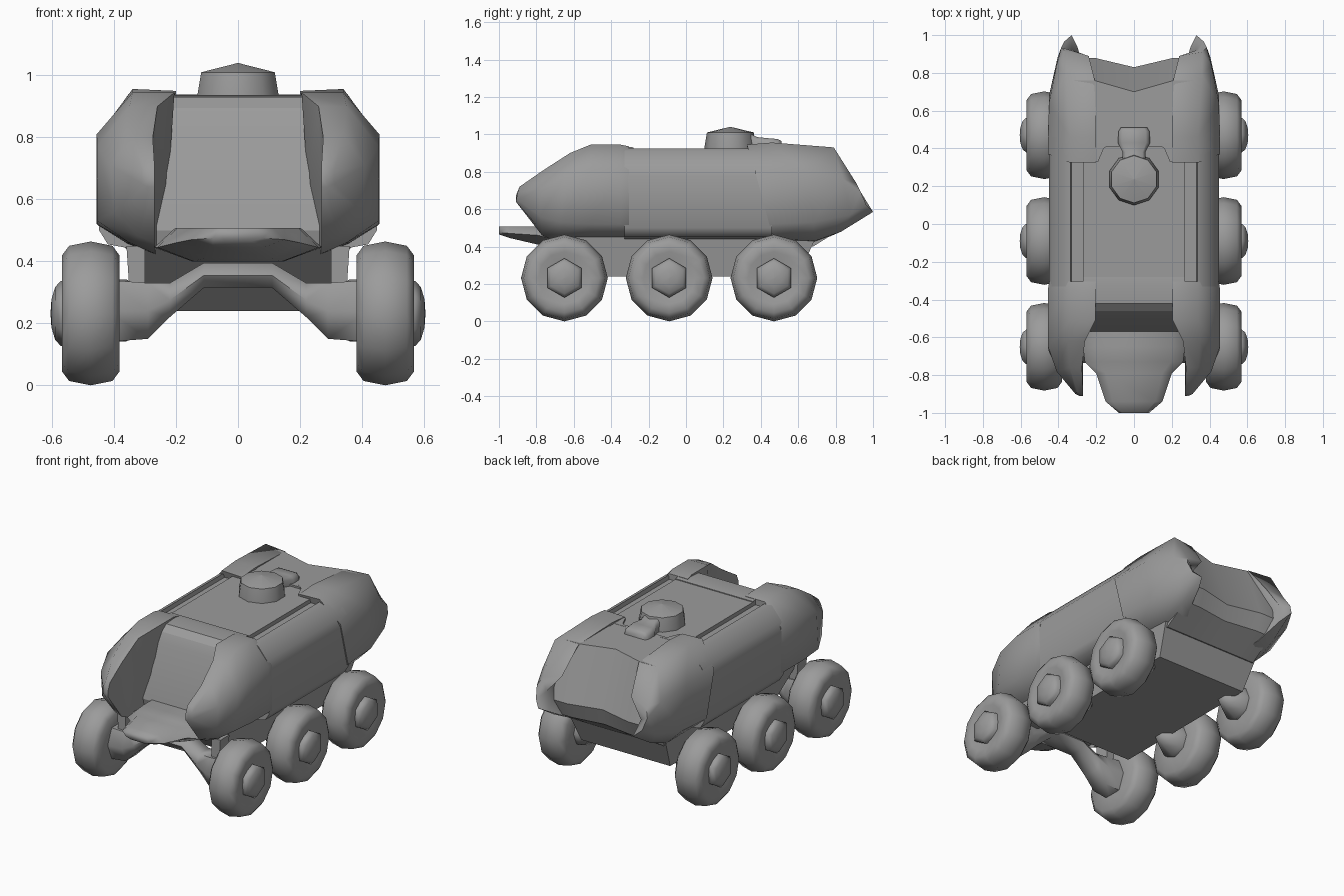
import bpy
import bmesh
from math import sin, cos, pi, radians

if "Cube" in bpy.data.objects:
    bpy.data.objects.remove(bpy.data.objects["Cube"], do_unlink=True)

GREY = (0.33, 0.33, 0.33, 1)
grey = bpy.data.materials.new("plain grey")
grey.use_nodes = True
grey.diffuse_color = GREY
grey.node_tree.nodes["Principled BSDF"].inputs["Base Color"].default_value = GREY


def loft(name, rings, mirrored=False, angle=60):
    """Skin a list of closed rings, cap both ends, optionally mirror across x."""
    bm = bmesh.new()
    loops = [[bm.verts.new(point) for point in ring] for ring in rings]
    count = len(rings[0])
    for first, second in zip(loops, loops[1:]):
        for i in range(count):
            j = (i + 1) % count
            bm.faces.new((first[i], first[j], second[j], second[i]))
    bm.faces.new(loops[0])
    bm.faces.new(loops[-1])
    bmesh.ops.remove_doubles(bm, verts=bm.verts, dist=0.0005)
    bmesh.ops.recalc_face_normals(bm, faces=bm.faces)
    mesh = bpy.data.meshes.new(name)
    bm.to_mesh(mesh)
    bm.free()
    mesh.materials.append(grey)
    part = bpy.data.objects.new(name, mesh)
    bpy.context.collection.objects.link(part)
    bpy.ops.object.select_all(action='DESELECT')
    part.select_set(True)
    bpy.context.view_layer.objects.active = part
    bpy.ops.object.shade_smooth_by_angle(angle=radians(angle))
    if mirrored:
        mirror = part.modifiers.new("mirror", 'MIRROR')
        mirror.use_mirror_merge = False
    return part


def symmetric(half):
    """Complete a half outline of (x, z) points with its reflection."""
    return half + [(-x, z) for x, z in reversed(half)]


def at_y(outline, y, lean=0.0, base=0.0):
    """Stand an (x, z) outline at y, leaning along y with height."""
    return [(x, y + lean * (z - base), z) for x, z in outline]


def lathe_x(name, profile, sides, y, z):
    """Turn a (radius, x) profile about an axis along x, on both sides."""
    rings = []
    for radius, x in profile:
        turn = [2 * pi * i / sides for i in range(sides)]
        rings.append([(x, y + radius * sin(a), z + radius * cos(a)) for a in turn])
    return loft(name, rings, mirrored=True)


# Wheels, hubs and suspension stubs
TYRE = [(.09, .55), (.14, .567), (.187, .568), (.218, .545), (.232, .475),
        (.218, .405), (.187, .382), (.09, .385)]
HUB = [(.105, .5), (.105, .572), (.085, .59), (.045, .602), (.001, .605)]
STUB = [(.1, .42), (.1, .36), (.06, .3), (.03, .26)]
AXLE_Z = .232
for place, y in (("front", -.65), ("middle", -.09), ("rear", .47)):
    lathe_x(place + "_tyres", TYRE, 12, y, AXLE_Z)
    lathe_x(place + "_hubs", HUB, 6, y, AXLE_Z)
    if place != "front":
        lathe_x(place + "_stubs", STUB, 8, y, AXLE_Z + .01)

# Arched front axle
half_axle = [(0, .395, .315, .07), (.11, .395, .315, .07), (.22, .33, .22, .08),
             (.29, .33, .15, .09), (.42, .34, .14, .1)]
axle_rings = []
for x, top, bottom, depth in half_axle:
    middle = (top + bottom) / 2
    axle_rings.append([(x, -.65 + s * depth, z) for s, z in (
        (-.6, top), (.6, top), (1, middle), (.6, bottom), (-.6, bottom), (-1, middle))])
loft("front_axle", axle_rings, mirrored=True)
post = [(.3, .3), (.35, .3), (.36, .45), (.3, .45)]
loft("axle_posts", [at_y(post, -.69), at_y(post, -.6)], mirrored=True)

# Lower hull, sloping up at both ends
floor = symmetric([(.31, .24), (.34, .45)])
loft("lower_hull", [at_y(floor, -.42, -1.1, .24), at_y(floor, .6, .45, .24)], angle=30)

# Main hull with a groove on each side of the deck
section = symmetric([(.34, .44), (.42, .455), (.448, .5), (.45, .78), (.435, .83),
                     (.37, .91), (.335, .925), (.33, .9), (.27, .9), (.27, .925)])
loft("main_hull", [at_y(section, -.33), at_y(section, .46)])

# Cab front: rounded roof bar, raked screen and bulkhead
cab = [(-.28, .93), (-.33, .937), (-.42, .93), (-.46, .895), (-.49, .84),
       (-.57, .5), (-.55, .42), (-.28, .42)]
loft("cab_front", [[(x, y, z) for y, z in cab] for x in (-.27, .27)], angle=18)

# Projecting nose plate
nose = [(-1, .08, .475, .465), (-.94, .15, .47, .445), (-.79, .2, .46, .41),
        (-.73, .26, .445, .4), (-.65, .27, .445, .4), (-.5, .27, .445, .4)]
nose_rings = []
for y, w, edge, under in nose:
    outline = symmetric([(w * .55, under), (w, edge), (w * .75, .508)])
    nose_rings.append(at_y(outline, y))
loft("nose_plate", nose_rings, angle=75)

# Front pods: rings run from inner bottom, round the outside, to inner middle
front_rings = [
    [(.27, -.91, .64), (.29, -.91, .64), (.31, -.9, .65), (.31, -.9, .69),
     (.3, -.89, .72), (.27, -.89, .72), (.27, -.91, .67)],
    [(.27, -.77, .46), (.32, -.77, .48), (.4, -.78, .56), (.41, -.78, .71),
     (.34, -.76, .81), (.275, -.76, .8), (.27, -.78, .65)],
    [(.27, -.69, .425), (.35, -.69, .46), (.453, -.67, .53), (.455, -.65, .77),
     (.35, -.62, .9), (.26, -.62, .9), (.268, -.65, .65)]]
pod = [(.26, .42), (.36, .46), (.456, .52), (.456, .81), (.34, .945), (.205, .945), (.225, .65)]
front_rings += [at_y(pod, -.51), at_y(pod, -.35)]
front_rings.append([(x * .985, -.305, z * .99) for x, z in pod])
loft("front_pods", front_rings, mirrored=True)

# Rear pods, drawn out to a point behind
rear_rings = [
    [(.2, .47, .43), (.36, .47, .44), (.456, .445, .52), (.456, .37, .8),
     (.34, .325, .945), (.2, .325, .94), (.2, .4, .68)],
    [(.2, .69, .42), (.35, .69, .43), (.45, .68, .53), (.45, .64, .8),
     (.34, .46, .956), (.2, .46, .95), (.22, .6, .68)],
    [(.26, .8, .47), (.34, .83, .48), (.405, .88, .57), (.41, .84, .76),
     (.36, .79, .93), (.21, .77, .93), (.32, .83, .68)],
    [(.3, .94, .55), (.33, 1, .585), (.37, .965, .62), (.385, .935, .69),
     (.36, .91, .74), (.24, .89, .77), (.33, .92, .66)]]
loft("rear_pods", rear_rings, mirrored=True)

# Rear body: collar roof and recessed back panel, creased down the centre
collar = [(.41, .937, 0), (.7, .932, .06), (.83, .6, .05), (.81, .5, .03),
          (.68, .4, 0), (.45, .42, 0)]
collar_rings = []
for x in (-.32, -.21, 0, .21, .32):
    skew = min(abs(x) / .21, 1)
    collar_rings.append([(x, y + skew * shift, z) for y, z, shift in collar])
loft("rear_body", collar_rings, angle=30)

# Gussets joining the collar to the deck on each side of the roof notch
gusset = [(.19, .33), (.21, .33), (.21, .43), (.12, .43), (.16, .4)]
loft("collar_corners", [[(x, y, z) for x, y in gusset] for z in (.91, .938)], mirrored=True)

# Roof turret with a blunt rear barrel
turret_rings = []
for radius, z in ((.138, .9), (.137, .94), (.125, 1.01), (.001, 1.04)):
    turn = [2 * pi * i / 10 for i in range(10)]
    turret_rings.append([(radius * sin(a), .237 - radius * cos(a), z) for a in turn])
loft("turret", turret_rings)
barrel_rings = []
for y, w, top in ((.25, .06, 1.005), (.34, .06, 1.005), (.38, .06, .985),
                  (.43, .085, .98), (.49, .082, .975), (.51, .07, .965)):
    outline = symmetric([(w, .92), (w, top - .02), (w * .75, top)])
    barrel_rings.append(at_y(outline, y))
loft("turret_barrel", barrel_rings)
